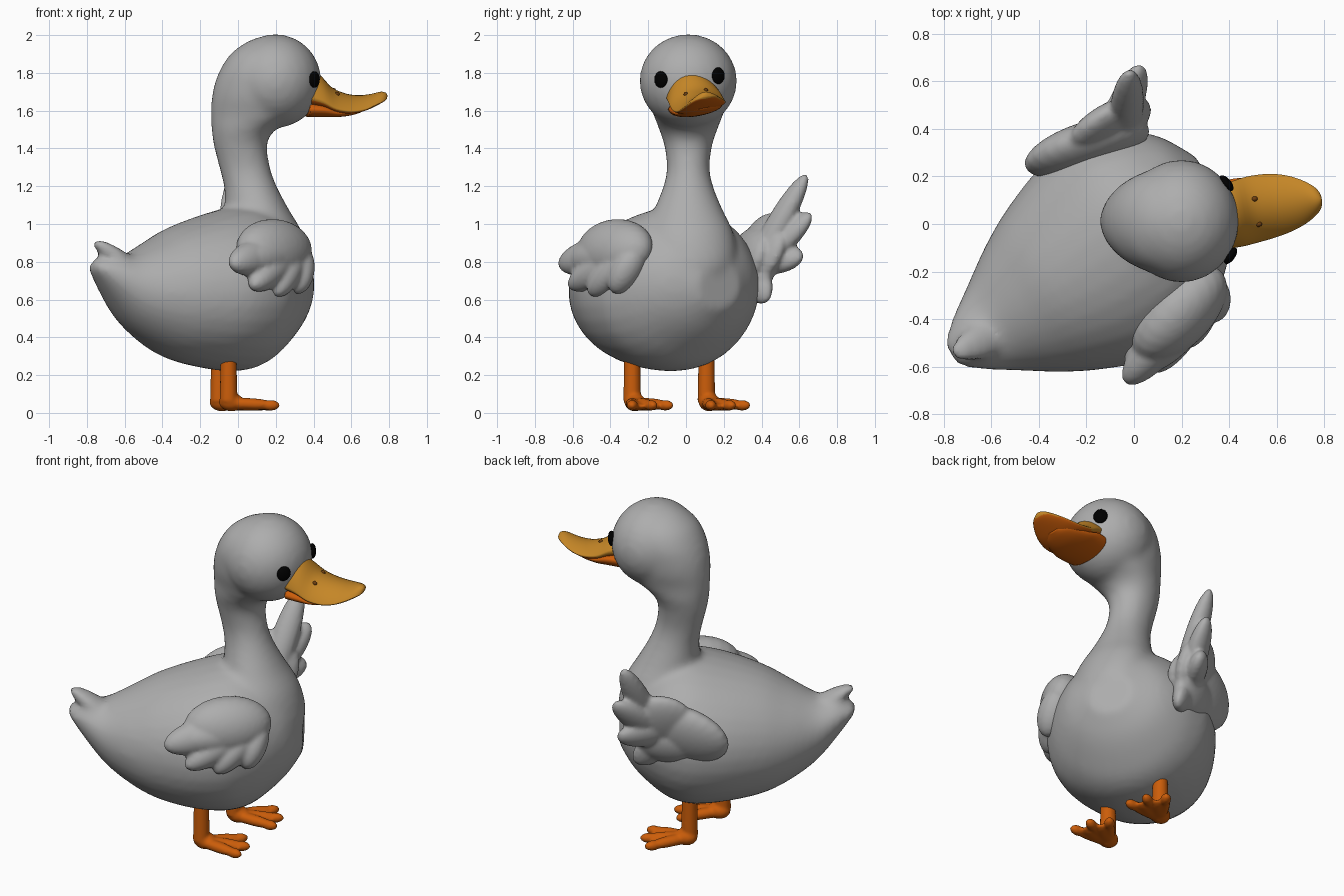
import bpy, bmesh, math
from mathutils import Vector as V, Matrix as M

if "Cube" in bpy.data.objects:
    bpy.data.objects.remove(bpy.data.objects["Cube"])


def material(name, rgb):
    m = bpy.data.materials.new(name)
    m.diffuse_color = (*rgb, 1)
    m.use_nodes = True
    m.node_tree.nodes["Principled BSDF"].inputs["Base Color"].default_value = m.diffuse_color
    return m


GREY = material("grey_plumage", (0.42, 0.42, 0.42))
GOLD = material("golden_bill", (0.56, 0.24, 0.02))
ORANGE = material("orange_skin", (0.60, 0.11, 0.003))
BLACK = material("black_eye", (0, 0, 0))
BROWN = material("brown_nostril", (0.16, 0.05, 0.005))


def finish(name, bm, mats, voxel=0, smooth=0):
    """Turn a bmesh into a smooth object, optionally fused into one skin."""
    bmesh.ops.recalc_face_normals(bm, faces=bm.faces[:])
    for f in bm.faces:
        f.smooth = True
    me = bpy.data.meshes.new(name)
    bm.to_mesh(me)
    bm.free()
    for m in mats:
        me.materials.append(m)
    ob = bpy.data.objects.new(name, me)
    bpy.context.collection.objects.link(ob)
    if voxel:
        r = ob.modifiers.new("fuse", 'REMESH')
        r.mode, r.voxel_size, r.use_smooth_shade = 'VOXEL', voxel, True
        s = ob.modifiers.new("soften", 'SMOOTH')
        s.factor, s.iterations = 0.5, smooth
    return ob


def blob(bm, a, b, w, t, n):
    """Ellipsoid from a to b with half width w and half thickness t along n."""
    a, b, n = V(a), V(b), V(n)
    x = (b - a) / 2
    y = n.cross(x).normalized()
    z = x.cross(y).normalized()
    mat = M((x, y * w, z * t)).transposed().to_4x4()
    mat.translation = (a + b) / 2
    bmesh.ops.create_uvsphere(bm, u_segments=24, v_segments=16, radius=1, matrix=mat)


def spline(rows, steps=4):
    """Smooth in-between sections through the given ones."""
    out = []
    for i in range(len(rows) - 1):
        p = [rows[max(i - 1, 0)], rows[i], rows[i + 1], rows[min(i + 2, len(rows) - 1)]]
        for k in range(steps):
            t = k / steps
            out.append([b + 0.5 * t * (c - a + t * (2*a - 5*b + 4*c - d + t * (3*(b - c) + d - a)))
                        for a, b, c, d in zip(*p)])
    return out + [rows[-1]]


def loft(bm, rows, mat, f=0.5, power=1.0, seg=32):
    """Skin oval sections (position, low, high, half width, optional side shift)."""
    rings = []
    for s, lo, hi, w, *shift in spline(rows):
        mid = lo + f * (hi - lo)
        ring = []
        for i in range(seg):
            a = 2 * math.pi * i / seg
            sn = math.sin(a)
            z = mid + ((hi - mid) * sn ** power if sn > 0 else (mid - lo) * sn)
            ring.append(bm.verts.new(mat @ V((s, w * math.cos(a) + sum(shift), z))))
        rings.append(ring)
    for p, q in zip(rings, rings[1:]):
        for i in range(seg):
            j = (i + 1) % seg
            bm.faces.new((p[i], p[j], q[j], q[i]))
    bm.faces.new(rings[0])
    bm.faces.new(rings[-1])


# Body, tail, neck and head in one skin
bm = bmesh.new()
loft(bm, [(-.81, .75, .80, .055, 0), (-.72, .62, .83, .13, 0), (-.6, .47, .84, .21, 0),
          (-.45, .355, .91, .31, 0), (-.3, .28, .985, .39, 0), (-.1, .235, 1.05, .465, 0),
          (.08, .22, 1.09, .478, .012), (.21, .25, 1.08, .435, .022), (.32, .33, 1.02, .37, .03),
          (.42, .43, .93, .275, .035), (.5, .55, .79, .13, .035)],
     M.Translation((-.08, -.12, 0)) @ M.Rotation(math.radians(32), 4, 'Z'))
blob(bm, (-.45, -.40, .68), (-.766, -.55, .912), .08, .05, (.4, .2, 1))
upright = M(((0, 0, 1, 0), (0, 1, 0, .012), (1, 0, 0, 0), (0, 0, 0, 1)))
loft(bm, [(.6, .05, .30, .12), (.7, -.05, .37, .21), (.8, -.08, .385, .26), (.95, -.08, .343, .24),
          (1.08, -.07, .268, .18), (1.2, -.075, .205, .132), (1.3, -.10, .17, .113), (1.42, -.13, .155, .128),
          (1.5, -.14, .20, .155), (1.58, -.143, .345, .185), (1.66, -.14, .36, .21), (1.74, -.125, .35, .22),
          (1.82, -.093, .33, .22), (1.9, -.04, .32, .19), (1.96, .04, .31, .13), (1.99, .11, .28, .06)],
     upright, f=0.55)
blob(bm, (-.045, .012, 1.757), (.442, .012, 1.757), .259, .248, (0, 0, 1))
finish("body", bm, [GREY], 0.02, 8)

# Folded wing on the right side
bm = bmesh.new()
N = V((.707, -.707, 0))


def on_wing(h, z, inward=0.0):
    return V((.707 * h, .707 * h, z)) + N * (.435 - inward - .35 * (z - .85))


tilt = N + V((0, 0, .35))
blob(bm, on_wing(.12, .87, .03), on_wing(-.38, .86, .03), .165, .135, tilt)
blob(bm, on_wing(.05, .84, .03), on_wing(-.45, .80, .03), .11, .12, tilt)
for a, b, w in [((-.02, .88), (-.50, .785), .10), ((.02, .87), (-.385, .665), .085),
                ((.05, .88), (-.22, .625), .08), ((.07, .88), (-.05, .635), .075)]:
    blob(bm, on_wing(*a, .02), on_wing(*b, .01), w, .085, tilt)
finish("folded_wing", bm, [GREY], 0.012, 5)

# Raised wing on the left side
bm = bmesh.new()
out = (-.5, .8, -.35)
blob(bm, (-.455, .235, .745), (.06, .41, .86), .185, .095, out)
blob(bm, (-.26, .29, .82), (.05, .52, .92), .20, .075, out)
blob(bm, (-.30, .27, .72), (.04, .44, .74), .13, .08, out)
for a, tip, w in [((-.04, .33, .72), (-.02, .64, 1.265), .075), ((-.10, .33, .75), (.025, .665, 1.055), .085),
                  ((-.14, .33, .80), (.035, .62, .83), .085), ((-.20, .28, .88), (.045, .43, .59), .10)]:
    blob(bm, a, tip, w, .06, out)
finish("raised_wing", bm, [GREY], 0.012, 5)

# Bill: golden upper half with orange underside, orange lower half
bill = (M.Translation((.36, .036, 1.64)) @ M.Rotation(math.radians(10), 4, 'Z')
        @ M.Rotation(math.radians(11), 4, 'X'))
bm = bmesh.new()
loft(bm, [(0, -.01, .195, .135), (.07, -.02, .152, .141), (.14, -.042, .082, .143), (.22, -.048, .048, .137),
          (.29, -.036, .04, .122), (.35, -.015, .047, .098), (.4, .006, .06, .066), (.425, .02, .057, .038),
          (.434, .032, .048, .012)],
     bill, f=0.32, power=1.8)
bmesh.ops.recalc_face_normals(bm, faces=bm.faces[:])
for face in bm.faces:
    face.material_index = int(face.normal.z < -.6)
finish("upper_bill", bm, [GOLD, ORANGE])
bm = bmesh.new()
loft(bm, [(0, -.07, .03, .137), (.08, -.069, .022, .142), (.15, -.068, -.005, .13),
          (.22, -.062, -.01, .11), (.28, -.048, -.01, .08), (.32, -.032, -.01, .03)], bill, f=.6)
finish("lower_bill", bm, [ORANGE])

# Nostrils and eyes
bm = bmesh.new()
for y in (-.055, .055):
    c = V((.155, y, .058))
    blob(bm, bill @ (c - V((.014, 0, 0))), bill @ (c + V((.014, 0, 0))), .011, .013, (0, 0, 1))
finish("nostrils", bm, [BROWN])
bm = bmesh.new()
for c in (V((.405, -.133, 1.765)), V((.388, .171, 1.785))):
    n = c - V((.195, .012, 1.755))
    blob(bm, c - V((0, 0, .044)), c + V((0, 0, .044)), .04, .02, n)
finish("eyes", bm, [BLACK])

# Legs with webbed, three-toed feet
for side, x, y, turn in (("right", -.05, -.285, 0), ("left", -.10, .108, 6)):
    bm = bmesh.new()
    bmesh.ops.create_cone(bm, cap_ends=True, segments=20, radius1=.047, radius2=.042,
                          depth=.27, matrix=M.Translation((x, y, .195)))
    blob(bm, (x - .05, y, .058), (x + .08, y + .03, .055), .055, .048, (0, 0, 1))
    for deg, length, toe in ((0, .25, 1), (13, .225, 0), (26, .255, 1), (39, .22, 0), (52, .25, 1)):
        a = math.radians(deg + turn)
        d = V((math.cos(a), math.sin(a), 0))
        base, tip = V((x, y, .055)), V((x, y, .04)) + d * length
        if toe:
            blob(bm, base - d * .04, tip + d * .01, .035, .031, (0, 0, 1))
            blob(bm, tip - d * .08, tip + d * .022, .03, .028, (0, 0, 1))
        else:  # web between the toes
            blob(bm, base - V((0, 0, .016)), tip - V((0, 0, .006)), .05, .025, (0, 0, 1))
    finish(side + "_leg", bm, [ORANGE], 0.009, 3)
